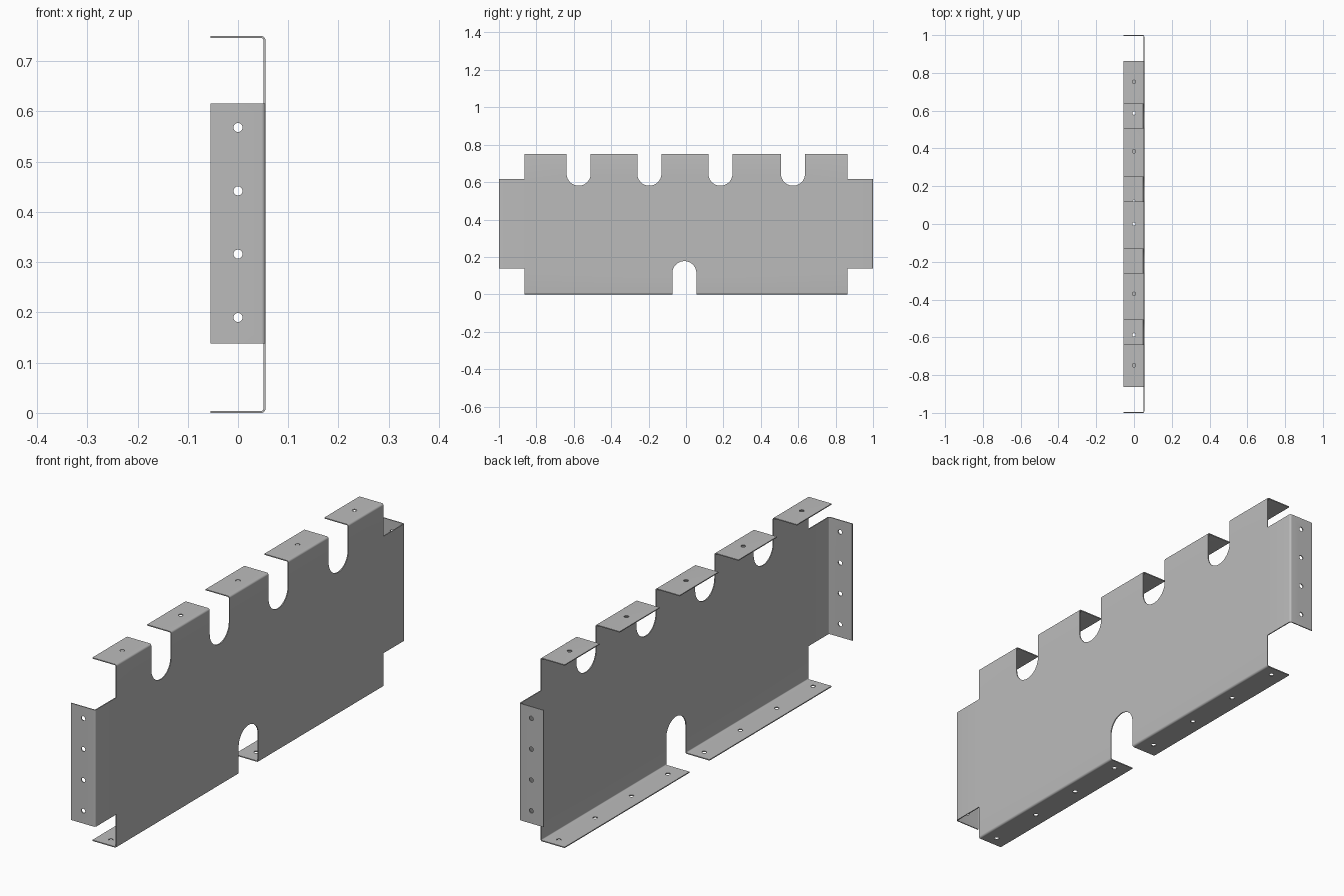
import bpy
import bmesh
from math import sin, cos, pi
from mathutils import Vector

cube = bpy.data.objects.get("Cube")
if cube:
    bpy.data.objects.remove(cube)

# Sheet dimensions, measured on the middle of the sheet
THICK = 0.004
WEB_X = 0.0525            # plane of the upright plate
LIP_X = -0.055            # free edge of every flange
BEND = 0.006              # bend radius
TOP, BOTTOM, END = 0.748, 0.002, 0.998
SIDE = 0.863              # half length of top and bottom edges
LOW, HIGH = 0.138, 0.616  # height range of the end flanges
SLOT_R = 0.0645
SLOTS = [-0.574, -0.196, 0.184, 0.572]
NOTCH_Y = -0.009
HOLE_R = 0.009

top_z, low_z, end_y = TOP - BEND, BOTTOM + BEND, END - BEND
bm = bmesh.new()


def arc(cy, cz, r, start, stop, steps=20):
    return [(cy + r * cos(start + (stop - start) * i / steps),
             cz + r * sin(start + (stop - start) * i / steps)) for i in range(steps + 1)]


def fill(loops, normal):
    """Flat panel from an outer loop and hole loops."""
    edges = []
    for loop in loops:
        verts = [bm.verts.new(p) for p in loop]
        edges += [bm.edges.new((v, verts[i - 1])) for i, v in enumerate(verts)]
    bmesh.ops.triangle_fill(bm, edges=edges, use_beauty=True, normal=normal)


def flange(p, q, out, holes):
    """Bend the edge p-q over and continue it as a flat lip with holes."""
    p, q, out = Vector((WEB_X, *p)), Vector((WEB_X, *q)), Vector((0, *out))
    steps = 6
    rows = []
    for i in range(steps + 1):
        t = pi / 2 * i / steps
        shift = out * (BEND * sin(t)) - Vector((BEND * (1 - cos(t)), 0, 0))
        rows.append((bm.verts.new(p + shift), bm.verts.new(q + shift)))
    for a, b in zip(rows, rows[1:]):
        bm.faces.new((a[0], a[1], b[1], b[0]))
    a, b = (v.co.copy() for v in rows[-1])
    reach = Vector((LIP_X - a.x, 0, 0))
    along = (b - a).normalized()
    loops = [[a, b, b + reach, a + reach]]
    for h in holes:
        centre = a + along * (h - a.dot(along))
        centre.x = 0
        loops.append([centre + along * dy + Vector((dx, 0, 0))
                      for dx, dy in arc(0, 0, HOLE_R, 0, 2 * pi, 24)[:-1]])
    fill(loops, out)


# Upright plate with stepped corners, top slots and bottom notch
outline = [(-SIDE, low_z), (NOTCH_Y - SLOT_R, low_z)]
outline += arc(NOTCH_Y, 0.113, SLOT_R, pi, 0)
outline += [(NOTCH_Y + SLOT_R, low_z), (SIDE, low_z), (SIDE, LOW), (end_y, LOW),
            (end_y, HIGH), (SIDE, HIGH), (SIDE, top_z)]
for y in reversed(SLOTS):
    outline.append((y + SLOT_R, top_z))
    outline += arc(y, 0.645, SLOT_R, 0, -pi)
    outline.append((y - SLOT_R, top_z))
outline += [(-SIDE, top_z), (-SIDE, HIGH), (-end_y, HIGH), (-end_y, LOW), (-SIDE, LOW)]
fill([[(WEB_X, y, z) for y, z in outline]], Vector((1, 0, 0)))

# Top tabs between the slots
starts = [-SIDE] + [y + SLOT_R for y in SLOTS]
stops = [y - SLOT_R for y in SLOTS] + [SIDE]
for y0, y1, hole in zip(starts, stops, [-0.748, -0.37, 0, 0.385, 0.753]):
    flange((y0, top_z), (y1, top_z), (0, 1), [hole])

# Bottom flanges on both sides of the notch
spaced = [0.117 + 0.235 * i for i in range(4)]
flange((-SIDE, low_z), (NOTCH_Y - SLOT_R, low_z), (0, -1), [-y for y in spaced])
flange((NOTCH_Y + SLOT_R, low_z), (SIDE, low_z), (0, -1), spaced)

# End flanges
for side in (-1, 1):
    flange((side * end_y, LOW), (side * end_y, HIGH), (side, 0),
           [0.19 + 0.126 * i for i in range(4)])

# Join the panels into one folded sheet
bmesh.ops.remove_doubles(bm, verts=bm.verts, dist=0.00005)
bmesh.ops.recalc_face_normals(bm, faces=bm.faces)
mesh = bpy.data.meshes.new("folded_bracket")
bm.to_mesh(mesh)
bm.free()
bracket = bpy.data.objects.new("folded_bracket", mesh)
bpy.context.collection.objects.link(bracket)

# Plain grey metal
grey = bpy.data.materials.new("grey_metal")
grey.use_nodes = True
grey.diffuse_color = (0.5, 0.5, 0.5, 1)
grey.node_tree.nodes["Principled BSDF"].inputs["Base Color"].default_value = (0.5, 0.5, 0.5, 1)
mesh.materials.append(grey)

# Sheet thickness and smooth bends
solid = bracket.modifiers.new("thickness", "SOLIDIFY")
solid.thickness = THICK
solid.offset = 0
solid.use_even_offset = True
bpy.context.view_layer.objects.active = bracket
bracket.select_set(True)
bpy.ops.object.modifier_apply(modifier=solid.name)
bpy.ops.object.shade_smooth_by_angle(angle=pi / 6)
